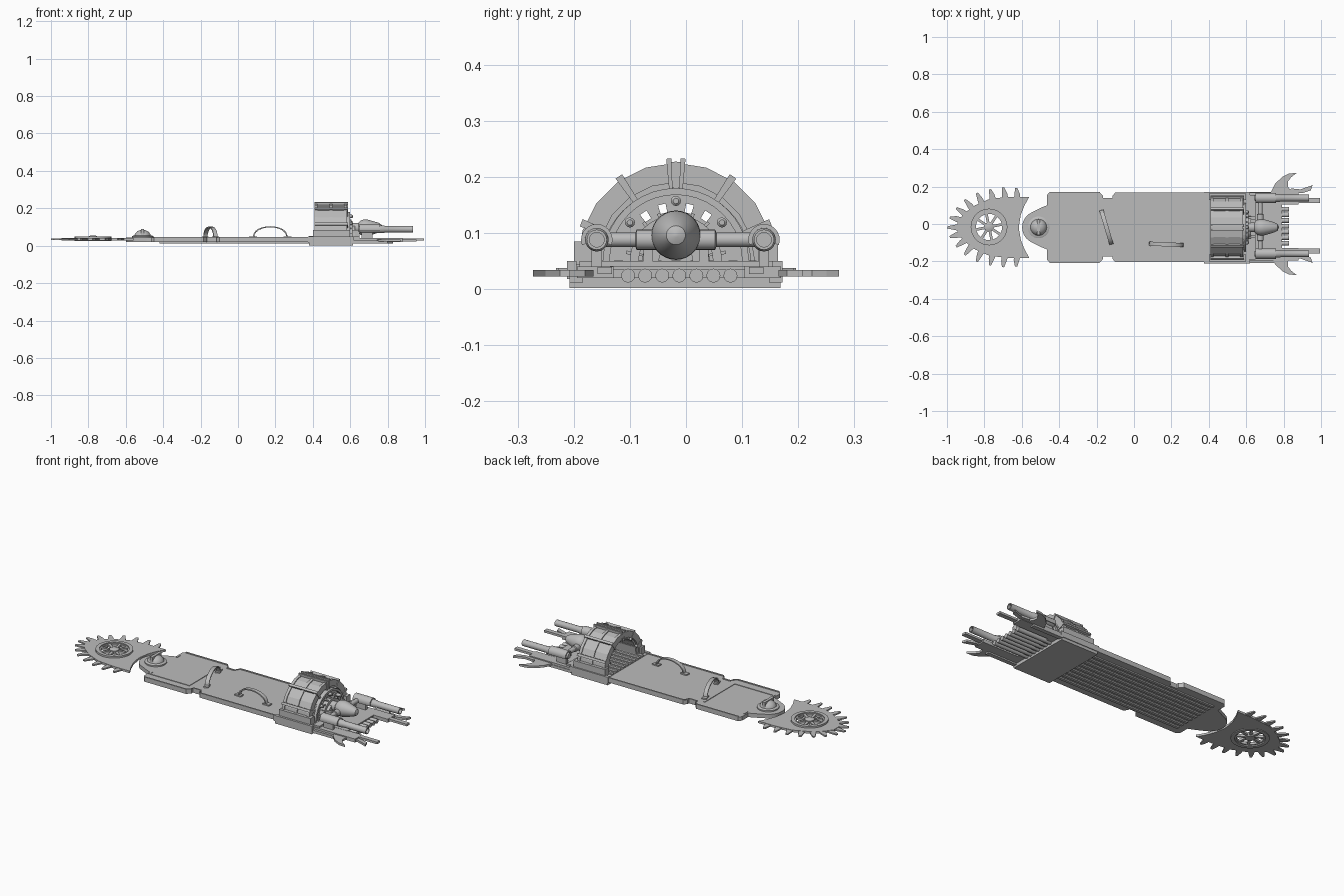
import bpy, bmesh
from math import sin, cos, pi, radians
from mathutils import Matrix, Vector

old = bpy.data.objects.get("Cube")
if old:
    bpy.data.objects.remove(old, do_unlink=True)

grey = bpy.data.materials.new("plain_grey")
grey.use_nodes = True
grey.diffuse_color = (0.5, 0.5, 0.5, 1)
grey.node_tree.nodes["Principled BSDF"].inputs["Base Color"].default_value = (0.5, 0.5, 0.5, 1)

MID = -0.018          # centre line of the board
UP = Matrix.Identity(4)
ALONG = Matrix(((0, 0, 1, 0), (1, 0, 0, 0), (0, 1, 0, 0), (0, 0, 0, 1)))   # profile in y-z, depth along x
ACROSS = Matrix(((0, 1, 0, 0), (0, 0, 1, 0), (1, 0, 0, 0), (0, 0, 0, 1)))  # depth along y


def finish(name, bm, smooth=False):
    bmesh.ops.recalc_face_normals(bm, faces=bm.faces)
    mesh = bpy.data.meshes.new(name)
    bm.to_mesh(mesh)
    bm.free()
    mesh.materials.append(grey)
    ob = bpy.data.objects.new(name, mesh)
    bpy.context.collection.objects.link(ob)
    if smooth:
        bpy.ops.object.select_all(action='DESELECT')
        ob.select_set(True)
        bpy.context.view_layer.objects.active = ob
        bpy.ops.object.shade_smooth_by_angle(angle=radians(35))
    return ob


def prism(name, outline, lo, hi, axis=UP, holes=(), smooth=False):
    """Extrude an outline, with optional holes, from lo to hi."""
    bm = bmesh.new()
    edges = []
    for loop in (outline, *holes):
        vs = [bm.verts.new((a, b, lo)) for a, b in loop]
        edges += [bm.edges.new((v, vs[i - 1])) for i, v in enumerate(vs)]
    bmesh.ops.triangle_fill(bm, edges=edges, use_beauty=True)
    ext = bmesh.ops.extrude_face_region(bm, geom=bm.faces[:], use_keep_orig=True)
    top = [g for g in ext["geom"] if isinstance(g, bmesh.types.BMVert)]
    bmesh.ops.translate(bm, verts=top, vec=(0, 0, hi - lo))
    bm.transform(axis)
    return finish(name, bm, smooth)


def box(name, x0, x1, y0, y1, z0, z1):
    return prism(name, [(x0, y0), (x1, y0), (x1, y1), (x0, y1)], z0, z1)


def lathe(name, profile, centre, axis=ALONG, sides=20):
    """Revolve (distance, radius) pairs about the axis through the centre."""
    bm = bmesh.new()
    rings = [[bm.verts.new((r * cos(2 * pi * i / sides), r * sin(2 * pi * i / sides), d))
              for i in range(sides)] for d, r in profile]
    for a, b in zip(rings, rings[1:]):
        for i in range(sides):
            bm.faces.new((a[i - 1], a[i], b[i], b[i - 1]))
    bm.faces.new(rings[0])
    bm.faces.new(rings[-1])
    bm.transform(Matrix.Translation(centre) @ axis)
    return finish(name, bm, True)


def arc(cx, cy, r, a0, a1, n):
    return [(cx + r * cos(radians(a0 + (a1 - a0) * i / n)),
             cy + r * sin(radians(a0 + (a1 - a0) * i / n))) for i in range(n + 1)]


def circle(cx, cy, r, n=32):
    return arc(cx, cy, r, 0, 360, n)[:-1]


def arch(name, r0, r1, x0, x1, a0=0, a1=180, n=12, cy=MID, cz=0.05, smooth=False):
    ring = arc(cy, cz, r1, a0, a1, n) + arc(cy, cz, r0, a1, a0, n)
    return prism(name, ring, x0, x1, ALONG, smooth=smooth)


def flipped(half):
    """Complete an outline by reflecting it across the centre line."""
    return half + [(x, 2 * MID - y) for x, y in reversed(half)]


# Saw blade with a wheel opening
WX, WY = -0.775, -0.016
half = [(-0.615, MID + 0.01), (-0.605, 0.05), (-0.585, 0.10), (-0.56, 0.145), (-0.67, 0.145), (-0.77, 0.135),
        (-0.85, 0.10), (-0.91, 0.055), (-0.945, 0.01)]
prism("saw_blade", flipped(half), 0.028, 0.040, holes=[circle(WX, WY, 0.083)])

# Saw teeth along both edges
teeth = [((-0.625, 0.14), (-0.63, 0.192)), ((-0.69, 0.138), (-0.70, 0.195)), ((-0.755, 0.13), (-0.77, 0.185)),
         ((-0.815, 0.11), (-0.84, 0.165)), ((-0.865, 0.08), (-0.905, 0.13)), ((-0.90, 0.05), (-0.95, 0.085)),
         ((-0.93, 0.02), (-0.985, 0.035))]
for s in (1, -1):
    for base, tip in teeth:
        b, t = (Vector((p[0], MID + s * (p[1] - MID))) for p in (base, tip))
        d = t - b
        n = Vector((-d.y, d.x)).normalized() * 0.018
        b -= d * 0.3
        outline = [b - n, b + d * 0.7 - n * 0.9, t - n * 0.35, t + n * 0.3, b + d * 0.7 + n * 0.7, b + n]
        prism("saw_tooth", [tuple(p) for p in outline], 0.030, 0.038)
prism("saw_tip_tooth", [(-0.93, MID - 0.02), (-0.93, MID + 0.02), (-0.995, MID + 0.006), (-1, MID - 0.006)], 0.03, 0.038)

# Spoked wheel
prism("wheel_rim", circle(WX, WY, 0.098), 0.024, 0.050, holes=[circle(WX, WY, 0.078)], smooth=True)
prism("wheel_inner_ring", circle(WX, WY, 0.079), 0.030, 0.044, holes=[circle(WX, WY, 0.070)], smooth=True)
for i in range(8):
    spoke = box("wheel_spoke", 0.01, 0.075, -0.007, 0.007, 0.031, 0.044)
    spoke.data.transform(Matrix.Translation((WX, WY, 0)) @ Matrix.Rotation(i * pi / 4 + 0.2, 4, 'Z'))
lathe("wheel_hub", [(0.026, 0.026), (0.048, 0.026), (0.054, 0.014)], (WX, WY, 0), UP)

# Board with rounded tongue and side notches
half = arc(-0.51, MID, 0.088, 180, 115, 6) + [(-0.49, 0.09), (-0.465, 0.10), (-0.465, 0.155), (-0.45, 0.172),
       (-0.185, 0.172), (-0.165, 0.150), (-0.165, 0.138), (-0.115, 0.138), (-0.115, 0.150), (-0.10, 0.168), (0.40, 0.168)]
prism("board", flipped(half)[:-1], 0.020, 0.043)
rim = [(-0.45, 0.172), (-0.185, 0.172), (-0.165, 0.15), (-0.165, 0.138), (-0.115, 0.138), (-0.10, 0.168), (0.4, 0.168)]
for s in (1, -1):
    edge = rim + [(x, y - 0.008) for x, y in reversed(rim)]
    prism("board_edge_trim", [(x, MID + s * (y - MID)) for x, y in edge], 0.042, 0.047)
box("panel_side", -0.45, -0.20, -0.158, -0.150, 0.042, 0.046)
box("panel_end", -0.205, -0.198, -0.158, 0.122, 0.042, 0.046)
for y in (-0.158, 0.092):
    box("panel_left_edge", -0.458, -0.45, y, y + 0.03, 0.042, 0.046)
for i in range(9):
    y = MID + (i - 4) * 0.034
    box("underside_rib", -0.42, 0.40, y - 0.008, y + 0.008, 0.013, 0.021)

# Pivot dome
pivot = (-0.51, MID, 0)
lathe("pivot_collar", [(0.040, 0.058), (0.050, 0.058), (0.054, 0.050)], pivot, UP, 28)
lathe("pivot_dome", [(0.045 + 0.040 * sin(radians(a)), 0.045 * cos(radians(a))) for a in range(0, 88, 12)], pivot, UP, 28)
box("pivot_slot_bar", -0.518, -0.502, MID - 0.042, MID + 0.042, 0.050, 0.088)


# Strap handles
def handle(name, start, end, height):
    a, b = Vector(start), Vector(end)
    span = (b - a).length / 2
    prof = [(span * cos(radians(t)), height * sin(radians(t)) ** 0.8) for t in range(0, 181, 15)]
    inner = [(u * 0.95, max(v - 0.006, -0.002)) for u, v in prof]
    strap = prism(name, prof + inner[::-1], -0.011, 0.011, Matrix.Rotation(pi / 2, 4, 'X'), smooth=True)
    feet = [box(name + "_foot", u - 0.02, u + 0.02, -0.013, 0.013, 0, 0.008) for u in (-span, span)]
    place = Matrix.Translation(((a + b) / 2).to_3d() + Vector((0, 0, 0.042)))
    place = place @ Matrix.Rotation((b - a).angle_signed(Vector((1, 0))), 4, 'Z')
    for ob in (strap, *feet):
        ob.data.transform(place)


handle("cross_handle", (-0.175, 0.075), (-0.12, -0.11), 0.060)
handle("side_handle", (0.08, -0.105), (0.265, -0.113), 0.062)

# Engine base
box("engine_base", 0.38, 0.615, -0.208, 0.168, 0.002, 0.045)
for y in (-0.212, 0.155):
    box("base_lip", 0.375, 0.62, y, y + 0.017, 0.018, 0.050)
for i in range(9):
    y = MID + (i - 4) * 0.034
    box("floor_rib", 0.38, 0.60, y - 0.008, y + 0.008, 0.043, 0.051)

# Arched engine housing
arch("housing_shell", 0.128, 0.170, 0.42, 0.575, n=10)
for x in (0.41, 0.49, 0.568):
    arch("housing_band", 0.14, 0.175, x, x + 0.016, n=10)
for a in (22, 56, 124, 158):
    arch("housing_rib", 0.125, 0.182, 0.408, 0.588, a - 2.2, a + 2.2, 2)
for a in (86, 94):
    arch("top_rib", 0.125, 0.183, 0.408, 0.588, a - 1.4, a + 1.4, 2)
arch("top_plate", 0.13, 0.177, 0.42, 0.584, 87, 93, 2)
for s in (1, -1):
    y = MID + s * 0.164
    box("housing_foot", 0.40, 0.60, y - 0.018, y + 0.018, 0.04, 0.085)

# Vented front of the engine
face = arc(MID, 0.045, 0.134, 0, 180, 24)
vents = []
for a in (22, 56, 76, 104, 124, 158):
    pts = [(0.088, -0.006), (0.104, -0.007), (0.104, 0.007), (0.088, 0.006)]
    c, s = cos(radians(a)), sin(radians(a))
    vents.append([(MID + u * c - v * s, 0.05 + u * s + v * c) for u, v in pts])
prism("engine_face", face, 0.565, 0.585, ALONG, vents)
arch("face_outer_ring", 0.118, 0.130, 0.58, 0.60, n=20)
arch("face_inner_ring", 0.066, 0.082, 0.58, 0.612, n=20)
arch("face_core", 0.03, 0.060, 0.58, 0.625, n=20)
for a in (40, 90, 140):
    at = (0.58, MID + 0.107 * cos(radians(a)), 0.05 + 0.107 * sin(radians(a)))
    lathe("face_bolt", [(0, 0.009), (0.03, 0.009), (0.034, 0.005)], at, sides=12)
for a in range(10, 180, 20):
    arch("face_fin", 0.055, 0.09, 0.58, 0.606, a - 2, a + 2, 1)

# Front nacelle and cross pipes
lathe("nacelle", [(0.58, 0.024), (0.645, 0.026), (0.655, 0.038), (0.672, 0.044), (0.695, 0.043), (0.72, 0.036),
                  (0.75, 0.027), (0.768, 0.017), (0.774, 0.004)], (0, MID, 0.096), sides=28)
lathe("cross_pipe", [(-0.155, 0.013), (-0.09, 0.013), (-0.088, 0.018), (0.052, 0.018), (0.054, 0.013), (0.135, 0.013)],
      (0.675, 0, 0.088), ACROSS)
for s in (1, -1):
    y = MID + s * 0.05
    box("nacelle_post", 0.61, 0.65, y - 0.008, y + 0.008, 0.04, 0.085)

# Front deck with exhaust tubes
box("front_deck", 0.61, 0.79, -0.135, 0.105, 0.034, 0.041)
box("deck_sill", 0.61, 0.65, -0.19, 0.155, 0.020, 0.050)
for i in range(7):
    lathe("exhaust_tube", [(0.60, 0.0125), (0.83, 0.0125)], (0, -0.012 + (i - 3) * 0.0304, 0.024), sides=12)

# Guns, side arms and claws on both sides
hook = [(0.73, 0.165), (0.755, 0.215), (0.79, 0.25), (0.83, 0.27), (0.87, 0.273), (0.84, 0.25), (0.822, 0.225),
        (0.825, 0.195), (0.85, 0.165)]
spur = [(0.82, 0.165), (0.84, 0.19), (0.89, 0.185), (0.955, 0.208), (0.945, 0.18), (0.90, 0.165)]
for s in (1, -1):
    y = -0.010 + s * 0.149
    lathe("gun_barrel", [(0.645, 0.014), (0.66, 0.021), (0.78, 0.021), (0.785, 0.018), (0.935, 0.018), (0.935, 0.013),
                         (0.90, 0.013)], (0, y, 0.088))
    arch("gun_hood", 0.021, 0.028, 0.65, 0.76, -20, 200, 14, y, 0.088, True)
    box("gun_mount", 0.66, 0.72, y - 0.009, y + 0.009, 0.04, 0.08)
    box("side_arm", 0.60, 0.88, y - 0.035, y + 0.030, 0.020, 0.040)
    prong = -0.010 + s * 0.135
    box("lower_prong", 0.86, 0.995, prong - 0.013, prong + 0.013, 0.027, 0.039)
    for name, shape in (("claw", hook), ("spur", spur)):
        prism(name, [(px, s * py) for px, py in shape], 0.022, 0.034)
    rail = MID + s * 0.178
    box("outer_rail", 0.61, 0.80, rail - 0.012, rail + 0.012, 0.012, 0.028)
